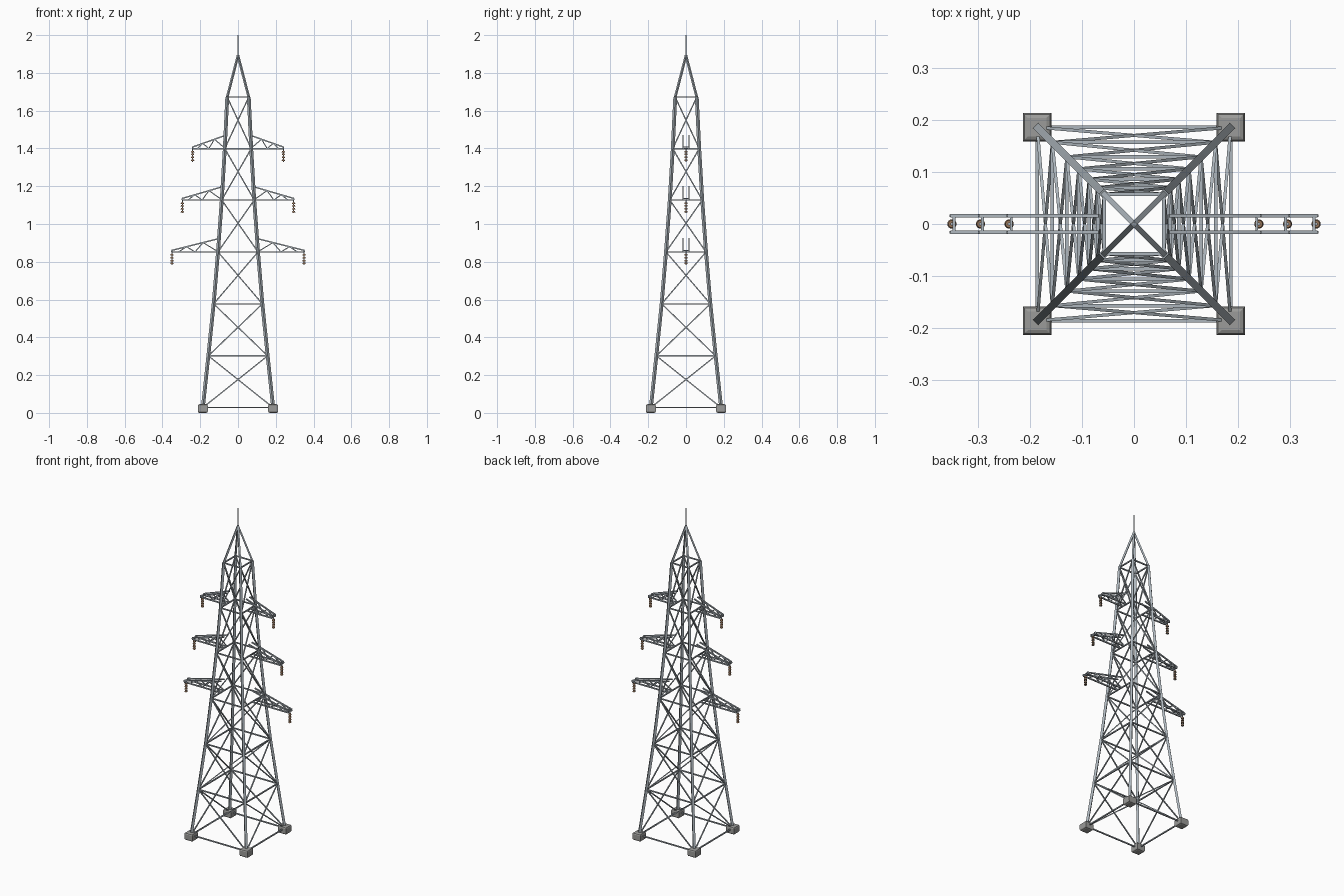
import bpy, bmesh
from math import pi
from mathutils import Vector, Matrix

if "Cube" in bpy.data.objects:
    bpy.data.objects.remove(bpy.data.objects["Cube"])

LEVELS = [0.028, 0.302, 0.577, 0.852, 1.127, 1.399, 1.672]
HALF = [0.186, 0.157, 0.129, 0.106, 0.086, 0.070, 0.057]
CORNERS = [(-1, -1), (1, -1), (1, 1), (-1, 1)]


def material(name, color):
    m = bpy.data.materials.new(name)
    m.diffuse_color = (*color, 1)
    m.use_nodes = True
    m.node_tree.nodes["Principled BSDF"].inputs["Base Color"].default_value = m.diffuse_color
    return m


steel = material("steel", (0.42, 0.47, 0.51))
concrete = material("concrete", (0.33, 0.33, 0.32))
ceramic = material("ceramic", (0.32, 0.18, 0.10))


def finish(name, bm, mat):
    me = bpy.data.meshes.new(name)
    bm.to_mesh(me)
    bm.free()
    me.materials.append(mat)
    ob = bpy.data.objects.new(name, me)
    bpy.context.collection.objects.link(ob)
    return ob


def cone(bm, a, b, r1, r2, sides):
    a, b = Vector(a), Vector(b)
    d = b - a
    mat = (Matrix.Translation((a + b) / 2) @ d.to_track_quat('Z', 'Y').to_matrix().to_4x4()
           @ Matrix.Rotation(pi / sides, 4, 'Z'))
    bmesh.ops.create_cone(bm, cap_ends=True, segments=sides, radius1=r1,
                          radius2=r2, depth=d.length, matrix=mat)


def beams(name, pairs, r, sides=4):
    bm = bmesh.new()
    for a, b in pairs:
        cone(bm, a, b, r, r, sides)
    return finish(name, bm, steel)


def node(corner, i):
    return Vector((corner[0] * HALF[i], corner[1] * HALF[i], LEVELS[i]))


# Footings: square blocks with rounded top and bottom edges
bm = bmesh.new()
for cx, cy in CORNERS:
    loops = []
    for h, z in [(0.018, 0), (0.0245, 0.003), (0.027, 0.009),
                 (0.027, 0.037), (0.0245, 0.043), (0.018, 0.046)]:
        loops.append([bm.verts.new((cx * 0.186 + sx * h, cy * 0.186 + sy * h, z))
                      for sx, sy in CORNERS])
    bm.faces.new(loops[0][::-1])
    bm.faces.new(loops[-1])
    for lo, hi in zip(loops, loops[1:]):
        for k in range(4):
            n = (k + 1) % 4
            bm.faces.new((lo[k], lo[n], hi[n], hi[k]))
finish("footings", bm, concrete)

# Main legs, peak, horizontal rings and cross braces
n = len(LEVELS)
beams("legs", [(node(c, i), node(c, i + 1)) for c in CORNERS for i in range(n - 1)], 0.010)
beams("peak_legs", [(node(c, n - 1), (0, 0, 1.892)) for c in CORNERS], 0.007)
rings, braces = [], []
for k in range(4):
    a, b = CORNERS[k], CORNERS[(k + 1) % 4]
    for i in range(n):
        rings.append((node(a, i), node(b, i)))
        if i < n - 1:
            braces += [(node(a, i), node(b, i + 1)), (node(b, i), node(a, i + 1))]
beams("horizontal_rings", rings, 0.0048)
beams("cross_braces", braces, 0.0042)
beams("lightning_rod", [((0, 0, 1.88), (0, 0, 2.0))], 0.003, 6)

# Cross arms with hanging insulators
W = 0.016
for label, i, tip in [("lower", 3, 0.352), ("middle", 4, 0.297), ("upper", 5, 0.242)]:
    z, root = LEVELS[i], HALF[i] - 0.003
    for side, s in [("left", -1), ("right", 1)]:
        def bottom(t, y):
            return Vector((s * (root + (tip - root) * t), y, z))

        def top(t, y):
            return bottom(t, y) + Vector((0, 0, 0.07 - 0.062 * t))

        chords, web = [], []
        for y in (-W, W):
            chords += [(bottom(0, y), bottom(1, y)), (top(0, y), top(1, y))]
            web += [(bottom(0, y), top(0.33, y)),
                    (top(0.33, y), bottom(0.5, y)), (bottom(0.5, y), top(0.68, y)),
                    (top(0.68, y), bottom(0.85, y)), (bottom(1, y), top(1, y))]
        tx = Vector((-s * 0.006, 0, 0))
        web += [(bottom(1, -W) + tx, bottom(1, W) + tx), (top(1, -W) + tx, top(1, W) + tx)]
        beams(f"{label}_{side}_arm_chords", chords, 0.005)
        beams(f"{label}_{side}_arm_web", web, 0.0038)

        x = s * (tip - 0.002)
        beams(f"{label}_{side}_insulator_rod", [((x, 0, z + 0.004), (x, 0, z - 0.07))], 0.003, 8)
        bm = bmesh.new()
        for k in range(4):
            zc = z - 0.016 - k * 0.015
            cone(bm, (x, 0, zc - 0.004), (x, 0, zc + 0.004), 0.009, 0.007, 12)
        finish(f"{label}_{side}_insulator_discs", bm, ceramic)
